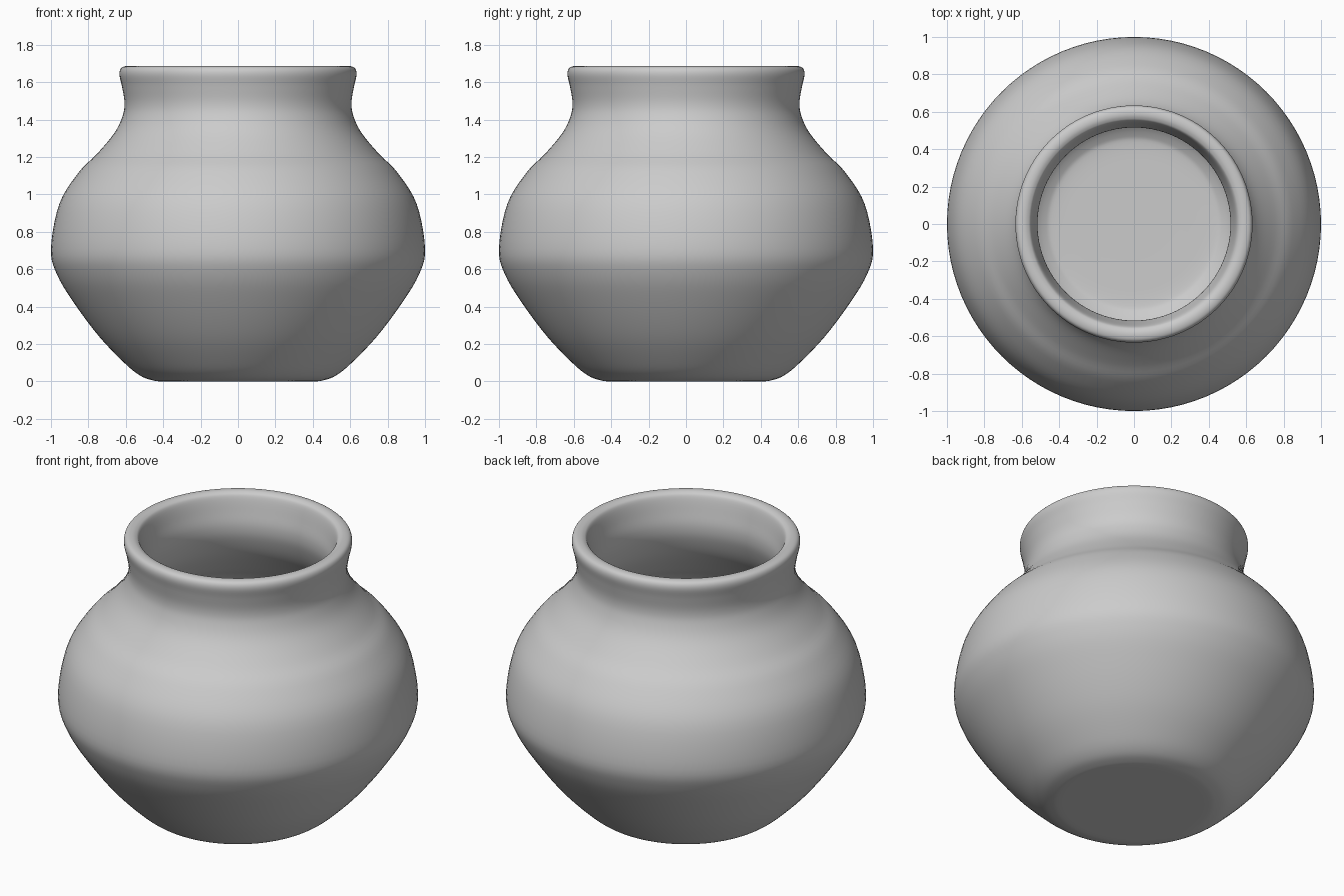
import bpy, bmesh
from math import tau
from mathutils import Vector

if "Cube" in bpy.data.objects:
    bpy.data.objects.remove(bpy.data.objects["Cube"])

STEPS = 5
SEGMENTS = 96

# Half cross-section (radius, height): base, belly, neck, rim, then the inside down to the floor
OUTER = [(0, 0), (0.25, 0), (0.40, 0.0), (0.46, 0.007), (0.524, 0.032), (0.604, 0.096),
         (0.738, 0.235), (0.87, 0.41), (0.967, 0.57), (1.0, 0.71), (0.955, 0.95),
         (0.85, 1.12), (0.754, 1.217), (0.66, 1.33), (0.617, 1.42), (0.607, 1.49),
         (0.62, 1.575), (0.634, 1.64), (0.626, 1.674), (0.60, 1.686)]
INNER = [(0.57, 1.682), (0.549, 1.66), (0.53, 1.58), (0.516, 1.49), (0.53, 1.40),
         (0.585, 1.28), (0.69, 1.15), (0.78, 1.06), (0.87, 0.91), (0.908, 0.71),
         (0.88, 0.60), (0.79, 0.45), (0.67, 0.30), (0.55, 0.166), (0.48, 0.11),
         (0.42, 0.093), (0.25, 0.09), (0, 0.09)]


def smooth_curve(points):
    """Catmull-Rom curve through the given points."""
    p = [Vector(q) for q in points]
    p = [p[0]] + p + [p[-1]]
    out = []
    for a, b, c, d in zip(p, p[1:], p[2:], p[3:]):
        for i in range(STEPS):
            t = i / STEPS
            out.append(0.5 * (2 * b + (c - a) * t + (2 * a - 5 * b + 4 * c - d) * t * t
                              + (3 * b - a - 3 * c + d) * t ** 3))
    return out + [p[-1]]


# Pot: revolve the section about the vertical axis
bm = bmesh.new()
verts = [bm.verts.new((max(v.x, 0), 0, max(v.y, 0))) for v in smooth_curve(OUTER + INNER)]
edges = [bm.edges.new(pair) for pair in zip(verts, verts[1:])]
bmesh.ops.spin(bm, geom=verts + edges, cent=(0, 0, 0), axis=(0, 0, 1),
               angle=tau, steps=SEGMENTS, use_duplicate=False)
bmesh.ops.remove_doubles(bm, verts=bm.verts, dist=0.0005)
bmesh.ops.recalc_face_normals(bm, faces=bm.faces)
for f in bm.faces:
    f.smooth = True
mesh = bpy.data.meshes.new("pot")
bm.to_mesh(mesh)
bm.free()
pot = bpy.data.objects.new("pot", mesh)
bpy.context.collection.objects.link(pot)
